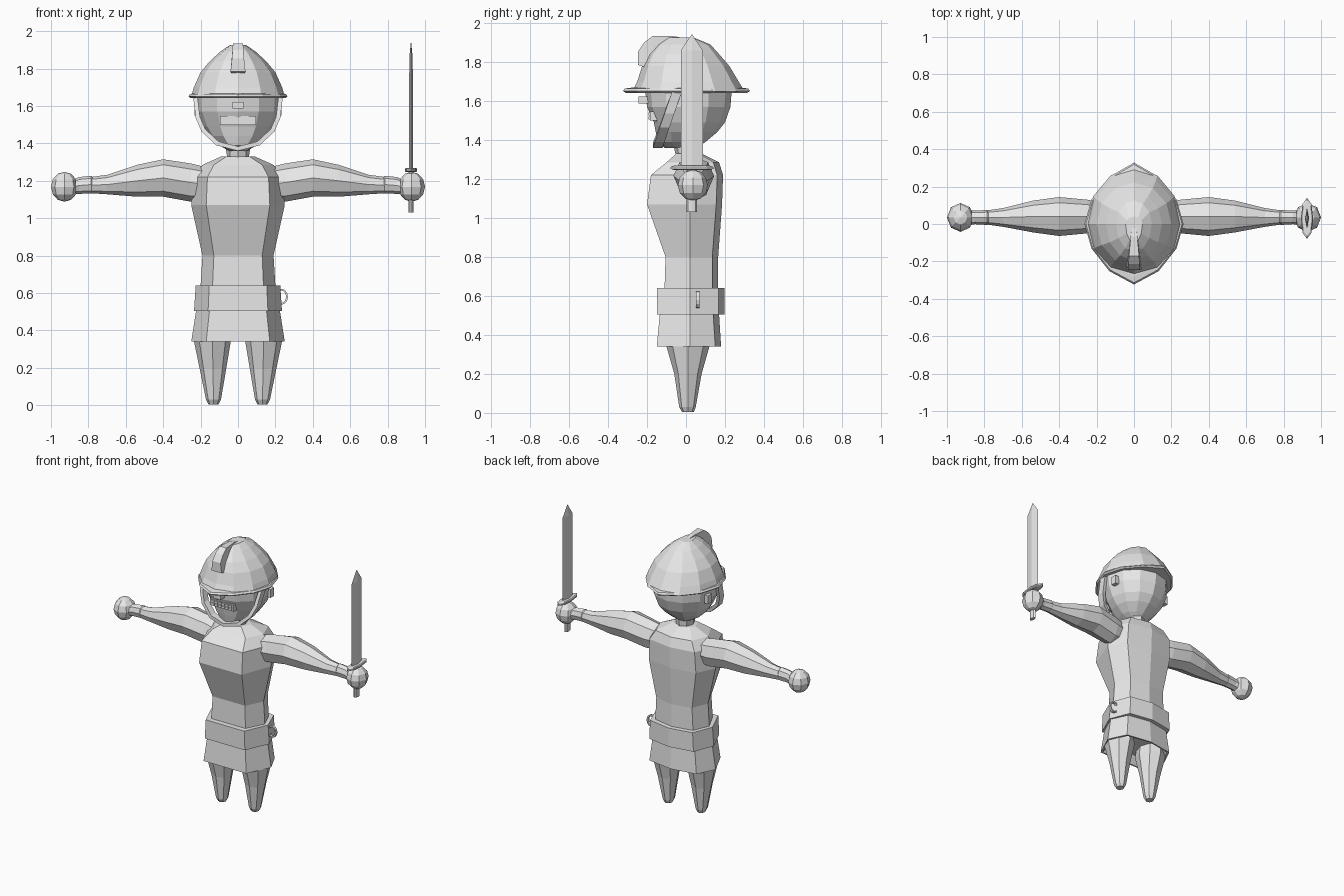
import bpy, bmesh, math
from mathutils import Vector

grey = bpy.data.materials.new("plain grey")
grey.diffuse_color = (0.8, 0.8, 0.8, 1)


def finish(name, bm):
    bmesh.ops.recalc_face_normals(bm, faces=bm.faces)
    me = bpy.data.meshes.new(name)
    bm.to_mesh(me)
    bm.free()
    me.materials.append(grey)
    ob = bpy.data.objects.new(name, me)
    bpy.context.collection.objects.link(ob)
    return ob


def loft(name, rings, caps=True):
    """Skin a list of equally long point rings."""
    bm = bmesh.new()
    vs = [[bm.verts.new(p) for p in r] for r in rings]
    n = len(vs[0])
    for a, b in zip(vs, vs[1:]):
        for i in range(n):
            j = (i + 1) % n
            bm.faces.new((a[i], a[j], b[j], b[i]))
    if caps:
        bm.faces.new(vs[0])
        bm.faces.new(vs[-1])
    return finish(name, bm)


def body_ring(z, w, yf, yb):
    """Flat front, ridged sides, slightly domed back."""
    m = 0.02
    return [(-.68 * w, yf, z), (.68 * w, yf, z), (w, m, z), (.75 * w, yb - .03, z),
            (0, yb, z), (-.75 * w, yb - .03, z), (-w, m, z)]


def oval(z, w, yf, yb, n=12, cx=0, cy=0):
    pts = []
    for i in range(n):
        a = 2 * math.pi * i / n
        s = math.sin(a)
        pts.append((cx + w * math.cos(a), cy + (yb - cy) * s if s > 0 else cy + (cy - yf) * s, z))
    return pts


def box(name, c, size):
    bm = bmesh.new()
    bmesh.ops.create_cube(bm, size=1)
    for v in bm.verts:
        v.co = Vector(c) + Vector(v.co[i] * size[i] for i in range(3))
    return finish(name, bm)


# tunic, with the underside recessed into the skirt
loft("tunic", [body_ring(*r) for r in (
    (.40, .19, -.11, .14), (.34, .235, -.14, .17), (.34, .25, -.15, .18), (.50, .225, -.135, .17),
    (.64, .20, -.11, .165), (.80, .19, -.105, .165), (1.07, .25, -.20, .185),
    (1.22, .24, -.18, .19), (1.285, .19, -.10, .17), (1.33, .09, -.05, .08))])
loft("belt", [body_ring(*r) for r in (
    (.505, .222, -.13, .165), (.505, .235, -.15, .197), (.64, .226, -.148, .197), (.64, .2, -.11, .16))])
loft("neck", [oval(1.31, .055, -.05, .075, 8), oval(1.40, .07, -.07, .08, 8)])

# belt ring on the wearer's left hip
ring = []
for i in range(13):
    a = 2 * math.pi * i / 12
    ring.append([(.232 + (.03 + .007 * math.cos(b)) * math.cos(a), .06 + .012 * math.sin(b),
                  .58 + (.038 + .007 * math.cos(b)) * math.sin(a))
                 for b in (math.pi / 4 + k * math.pi / 2 for k in range(4))])
loft("belt_ring", ring, False)


def arm_ring(x, z, rz, y, ry, s):
    return [(s * x, y + ry * math.cos(k * math.pi / 4), z + rz * math.sin(k * math.pi / 4)) for k in range(8)]


# legs, arms, cuffs and fists
for s, side in ((1, "left"), (-1, "right")):
    loft(side + "_leg", [oval(z, w, yf, yb, 8, s * cx, .01) for z, w, yf, yb, cx in (
        (.41, .085, -.10, .11, .135), (.34, .098, -.10, .12, .137), (.20, .072, -.06, .08, .134),
        (.03, .04, -.035, .05, .131), (.005, .027, -.02, .04, .131))])
    loft(side + "_arm", [arm_ring(*r, s) for r in (
        (.14, 1.185, .08, .03, .08), (.25, 1.19, .102, .04, .09), (.40, 1.215, .10, .04, .104),
        (.54, 1.20, .085, .04, .085), (.70, 1.18, .052, .035, .05), (.84, 1.175, .038, .035, .03))])
    loft(side + "_cuff", [arm_ring(*r, s) for r in (
        (.77, 1.18, .035, .035, .03), (.785, 1.18, .047, .035, .04),
        (.85, 1.175, .045, .035, .036), (.87, 1.17, .04, .035, .04))])
    bm = bmesh.new()
    bmesh.ops.create_uvsphere(bm, u_segments=8, v_segments=6, radius=1)
    for v in bm.verts:
        v.co = (s * .928 + v.co.x * .072, .035 + v.co.y * .077, 1.168 + v.co.z * .08)
    finish(side + "_fist", bm)

# head
loft("head", [oval(z, w, yf, yb) for z, w, yf, yb in (
    (1.36, .05, -.11, .06), (1.39, .10, -.145, .10), (1.44, .155, -.155, .16), (1.49, .19, -.165, .20),
    (1.57, .222, -.20, .228), (1.66, .228, -.21, .235))])
box("nose", (0, -.215, 1.605), (.06, .055, .035))
for s, side in ((1, "left"), (-1, "right")):
    box(side + "_ear", (s * .217, .06, 1.58), (.03, .04, .06))

# mouth frame and two rows of teeth
box("mouth", (0, -.16, 1.523), (.19, .05, .048))
for row in range(2):
    for i in range(6):
        box("tooth", ((i - 2.5) * .028, -.186, 1.513 + row * .02), (.024, .012, .017))

# chin strap looping from the brim under the jaw
strap = []
for x, y, z in ((-.228, -.05, 1.65), (-.215, -.09, 1.54), (-.185, -.115, 1.47), (-.11, -.14, 1.40),
                (0, -.15, 1.372), (.11, -.14, 1.40), (.185, -.115, 1.47), (.215, -.09, 1.54), (.228, -.05, 1.65)):
    out = Vector((x, 0, (z - 1.62) * .9)).normalized() * .012
    strap.append([(x + k * out.x, y + d, z + k * out.z) for k, d in ((1, -.02), (1, .03), (-1, .03), (-1, -.02))])
loft("chin_strap", strap)

# helmet: dome, rolled brim and front crest
loft("helmet_dome", [oval(*r) for r in (
    (1.65, .25, -.275, .30), (1.70, .236, -.25, .27), (1.78, .20, -.225, .222), (1.84, .15, -.195, .17),
    (1.89, .095, -.15, .125), (1.925, .045, -.10, .04))])


def brim_ring(z, k):
    return [(x * k, y * k, z) for x, y in (
        (0, -.32), (.13, -.25), (.225, -.13), (.262, 0), (.225, .13), (.13, .25),
        (0, .325), (-.13, .25), (-.225, .13), (-.262, 0), (-.225, -.13), (-.13, -.25))]


loft("helmet_brim", [brim_ring(1.645, .85), brim_ring(1.642, .97), brim_ring(1.652, 1.01),
                     brim_ring(1.664, .98), brim_ring(1.668, .88)])
loft("helmet_crest", [[(-w, y, lo), (w, y, lo), (.8 * w, y, hi), (-.8 * w, y, hi)] for y, w, lo, hi in (
    (.03, .008, 1.88, 1.915), (-.07, .022, 1.86, 1.934), (-.17, .034, 1.78, 1.934),
    (-.215, .037, 1.775, 1.90), (-.245, .04, 1.785, 1.855))])

# sword in the left fist


def diamond(z, rx, ry):
    return [(.925 + rx, .03, z), (.925, .03 + ry, z), (.925 - rx, .03, z), (.925, .03 - ry, z)]


loft("sword_blade", [diamond(1.26, .012, .056), diamond(1.86, .009, .056), diamond(1.94, .001, .002)])
loft("sword_guard", [oval(z, .033 * k, .03 - .11 * k, .03 + .11 * k, 8, .925, .03)
                     for z, k in ((1.247, .85), (1.252, 1), (1.262, 1), (1.268, .85))])
loft("sword_grip", [oval(z, .014, .03 - .027, .03 + .027, 8, .925, .03) for z in (1.03, 1.25)])
